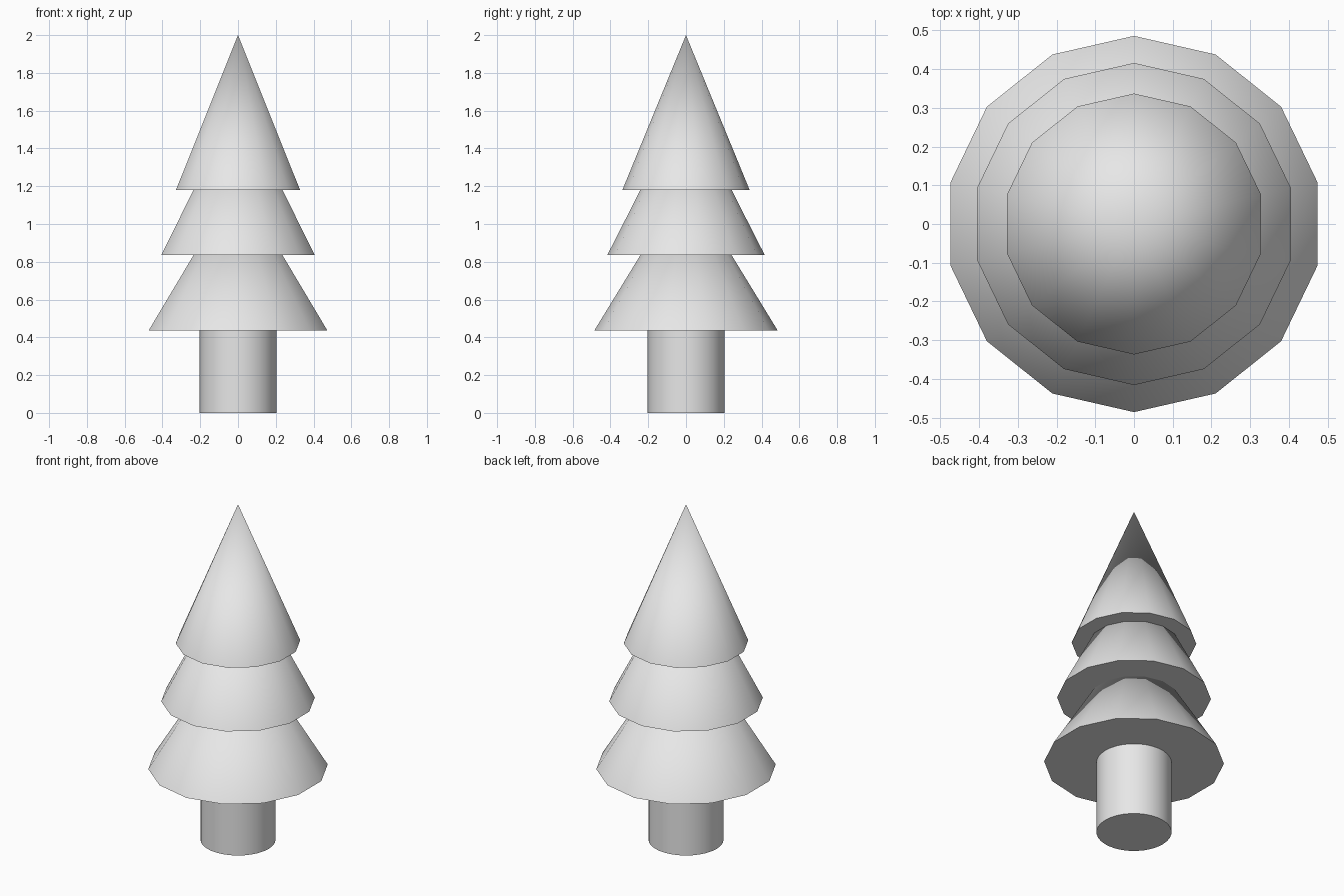
import bpy
import math

cube = bpy.data.objects.get("Cube")
if cube:
    bpy.data.objects.remove(cube, do_unlink=True)

# One plain grey for the whole tree
grey = bpy.data.materials.new("light_grey")
colour = (0.8, 0.8, 0.8, 1.0)
grey.use_nodes = True
grey.diffuse_color = colour
grey.node_tree.nodes["Principled BSDF"].inputs["Base Color"].default_value = colour


def finish(name):
    obj = bpy.context.object
    obj.name = name
    obj.data.materials.append(grey)
    bpy.ops.object.shade_smooth_by_angle(angle=math.radians(30))


def tier(name, radius, bottom, tip):
    # Fourteen-sided cone with a corner towards +y
    bpy.ops.mesh.primitive_cone_add(
        vertices=14, radius1=radius, radius2=0, depth=tip - bottom,
        location=(0, 0, (bottom + tip) / 2))
    finish(name)


# Trunk
trunk_height = 0.5
bpy.ops.mesh.primitive_cylinder_add(
    vertices=32, radius=0.203, depth=trunk_height,
    location=(0, 0, trunk_height / 2))
finish("trunk")

# Foliage, each tier tucked up inside the next
tier("lower_branches", 0.486, 0.435, 1.23)
tier("middle_branches", 0.416, 0.837, 1.655)
tier("top_branches", 0.337, 1.18, 2.0)
